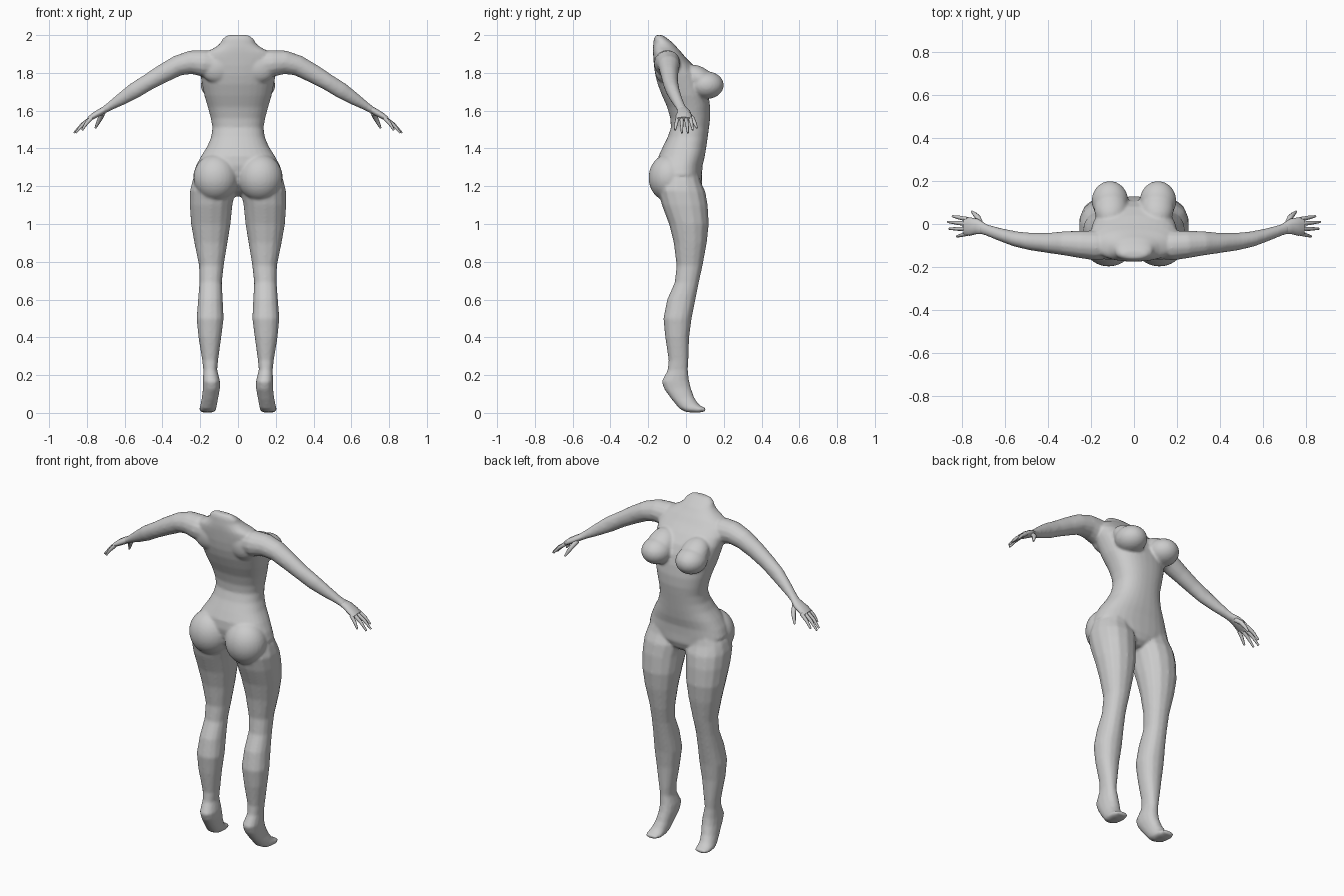
import bpy, bmesh, math
from mathutils import Vector, Matrix


def skin(bm, rings):
    """Bridge equal rings of points into a closed tube."""
    vs = [[bm.verts.new(p) for p in r] for r in rings]
    n = len(vs[0])
    for a, b in zip(vs, vs[1:]):
        for i in range(n):
            bm.faces.new((a[i], a[(i + 1) % n], b[(i + 1) % n], b[i]))
    bm.faces.new(vs[0])
    bm.faces.new(vs[-1][::-1])


def power(v, e):
    return math.copysign(abs(v) ** e, v)


def slices(bm, table, n, e=0.85, s=1):
    """Rows: x inner, x outer, back point (y, z), front point (y, z)."""
    rings = []
    for xi, xo, yb, zb, yf, zf in table:
        ring = []
        for i in range(n):
            a = 2 * math.pi * (i + 0.5) / n
            u, v = power(math.cos(a), e), power(math.sin(a), e)
            t = (v + 1) / 2
            ring.append((s * ((xi + xo) / 2 + u * (xo - xi) / 2),
                         yb + (yf - yb) * t, zb + (zf - zb) * t))
        rings.append(ring)
    skin(bm, rings)


def tube(bm, path, n, s=1):
    """Rows: x, y, z, half width along y, half thickness."""
    pts = [Vector(p[:3]) for p in path]
    rings = []
    for k, p in enumerate(path):
        t = (pts[min(k + 1, len(pts) - 1)] - pts[max(k - 1, 0)]).normalized()
        side = Vector((0, 1, 0))
        side = (side - t * side.dot(t)).normalized()
        up = t.cross(side)
        ring = []
        for i in range(n):
            a = 2 * math.pi * i / n
            q = pts[k] + side * math.cos(a) * p[3] + up * math.sin(a) * p[4]
            ring.append((s * q.x, q.y, q.z))
        rings.append(ring)
    skin(bm, rings)


def ball(bm, loc, size, tilt=0):
    m = (Matrix.Translation(loc) @ Matrix.Rotation(tilt, 4, 'X')
         @ Matrix.Diagonal((*size, 1)))
    bmesh.ops.create_uvsphere(bm, u_segments=28, v_segments=18, radius=1, matrix=m)


def finish(bm, name):
    bmesh.ops.recalc_face_normals(bm, faces=bm.faces)
    me = bpy.data.meshes.new(name)
    bm.to_mesh(me)
    bm.free()
    ob = bpy.data.objects.new(name, me)
    bpy.context.collection.objects.link(ob)
    return ob


# torso: z, half width, y back, y front
torso = [
    (1.145, .04, -.03, .04), (1.17, .11, -.08, .07), (1.21, .20, -.12, .085),
    (1.26, .238, -.14, .085), (1.31, .222, -.15, .088), (1.36, .195, -.145, .10),
    (1.41, .163, -.122, .108), (1.46, .142, -.097, .115), (1.51, .135, -.08, .122),
    (1.56, .144, -.083, .128), (1.62, .16, -.10, .128), (1.68, .178, -.127, .12),
    (1.74, .19, -.15, .105), (1.79, .20, -.163, .082), (1.84, .205, -.17, .04),
    (1.88, .20, -.173, .0), (1.91, .17, -.175, -.025), (1.935, .12, -.175, -.048),
    (1.955, .095, -.173, -.065), (1.98, .082, -.17, -.095), (2.0, .055, -.16, -.125),
]
# leg and raised-heel foot
leg = [
    (.04, .20, -.09, 1.32, .06, 1.30), (.02, .24, -.13, 1.25, .08, 1.22),
    (.012, .256, -.15, 1.18, .103, 1.17), (.028, .257, -.128, 1.10, .115, 1.10),
    (.038, .25, -.09, 1.0, .121, 1.0), (.055, .232, -.065, .90, .11, .90),
    (.075, .207, -.05, .78, .088, .78), (.085, .205, -.06, .69, .068, .69),
    (.08, .212, -.10, .60, .05, .60), (.075, .22, -.12, .50, .03, .50),
    (.088, .21, -.11, .40, .017, .40), (.105, .19, -.092, .28, .013, .28),
    (.11, .184, -.098, .225, .01, .23), (.095, .186, -.13, .165, .016, .175),
    (.095, .186, -.115, .125, .025, .135), (.105, .192, -.075, .07, .042, .085),
    (.112, .20, -.035, .022, .06, .055), (.115, .205, .0, .004, .072, .042),
    (.118, .205, .06, .0, .085, .034), (.13, .195, .103, .008, .104, .026),
]
# arm from inside the shoulder to the wrist
arm = [
    (.10, -.10, 1.845, .06, .06), (.18, -.10, 1.85, .07, .072),
    (.25, -.095, 1.856, .064, .063), (.32, -.09, 1.838, .057, .055),
    (.40, -.088, 1.795, .047, .05), (.48, -.082, 1.748, .041, .044),
    (.55, -.07, 1.705, .036, .043), (.62, -.05, 1.66, .03, .033),
    (.68, -.03, 1.622, .026, .022), (.715, -.018, 1.60, .028, .018),
]

body = bmesh.new()
slices(body, [(-w, w, yb, z, yf, z) for z, w, yb, yf in torso], 32)
for s in (1, -1):
    slices(body, leg, 14, .9, s)
    tube(body, arm, 14, s)
    # breast with its upper slope, buttock, shoulder blade
    ball(body, (s * .112, .108, 1.735), (.085, .092, .073))
    ball(body, (s * .108, .075, 1.765), (.078, .10, .062), -.65)
    ball(body, (s * .118, -.09, 1.245), (.118, .108, .125))
    ball(body, (s * .11, -.115, 1.83), (.09, .052, .085))
body_ob = finish(body, "body")
rm = body_ob.modifiers.new("one_skin", 'REMESH')
rm.mode = 'VOXEL'
rm.voxel_size = .008
rm.use_smooth_shade = True
sm = body_ob.modifiers.new("soften", 'SMOOTH')
sm.factor = .5
sm.iterations = 4

# hand: palm, four fingers and thumb
hand = bmesh.new()
tube(hand, [(.69, -.025, 1.615, .023, .017), (.73, -.012, 1.592, .036, .019),
            (.765, -.012, 1.572, .043, .017), (.79, -.012, 1.556, .04, .012)], 10)
fingers = [(.022, .036, .845, 1.497), (.0, .010, .868, 1.482),
           (-.023, -.022, .86, 1.482), (-.044, -.058, .825, 1.497)]
for y0, y1, tip_x, tip_z in fingers:
    x0, z0 = .775, 1.562
    tube(hand, [(x0, y0, z0, .011, .011),
                (x0 + .55 * (tip_x - x0), y0 + .55 * (y1 - y0),
                 z0 + .45 * (tip_z - z0), .009, .0095),
                (tip_x, y1, tip_z, .005, .005)], 8)
tube(hand, [(.715, .0, 1.588, .014, .014), (.728, .032, 1.562, .013, .013),
            (.742, .046, 1.535, .01, .01), (.755, .058, 1.508, .005, .005)], 8)
hand_ob = finish(hand, "hands")
mi = hand_ob.modifiers.new("other_side", 'MIRROR')
mi.use_mirror_merge = False
for p in hand_ob.data.polygons:
    p.use_smooth = len(p.vertices) == 4
